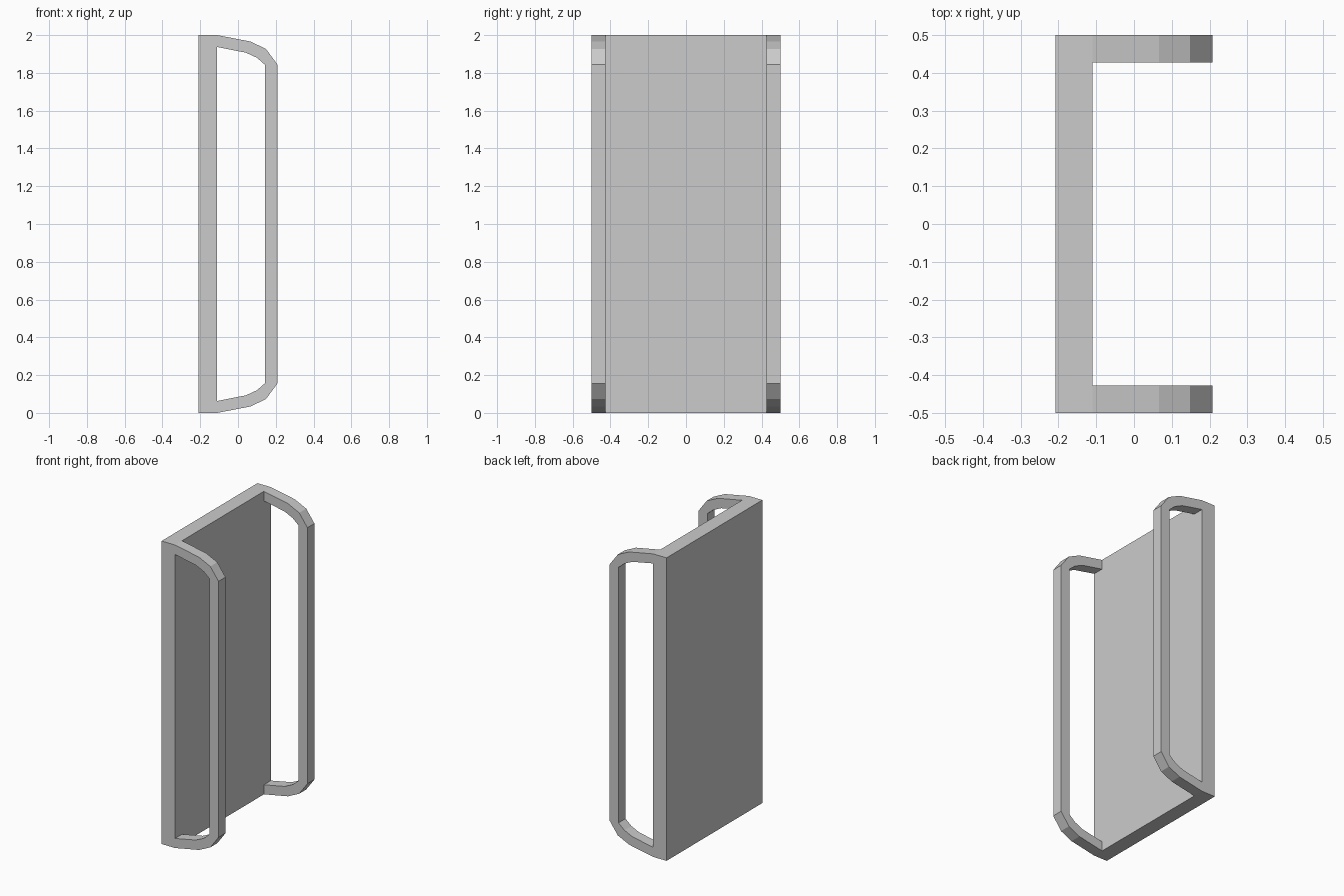
import bpy, bmesh

if "Cube" in bpy.data.objects:
    bpy.data.objects.remove(bpy.data.objects["Cube"])

BACK, FACE = -0.208, -0.11      # panel thickness range in x
Y_OUT, Y_IN = 0.5, 0.427        # side rail range in y


def finish(bm, name):
    bmesh.ops.recalc_face_normals(bm, faces=bm.faces)
    mesh = bpy.data.meshes.new(name)
    bm.to_mesh(mesh)
    bm.free()
    obj = bpy.data.objects.new(name, mesh)
    bpy.context.collection.objects.link(obj)
    return obj


# Flat upright back panel
bm = bmesh.new()
bmesh.ops.create_cube(bm, size=1)
for v in bm.verts:
    v.co.x = FACE if v.co.x > 0 else BACK
    v.co.z = 2 if v.co.z > 0 else 0
finish(bm, "back_panel")

# Upper half of the side rail profile (x, z); the lower half is mirrored
outer = [(FACE, 2.0), (0.066, 1.966), (0.148, 1.927), (0.208, 1.845)]
inner = [(FACE, 1.937), (0.042, 1.907), (0.1, 1.88), (0.143, 1.843)]


def full_path(half):
    return half + [(x, 2 - z) for x, z in reversed(half)]


def side_rail(name, side):
    bm = bmesh.new()
    rings = []
    for (xo, zo), (xi, zi) in zip(full_path(outer), full_path(inner)):
        section = [(xo, Y_OUT, zo), (xo, Y_IN, zo), (xi, Y_IN, zi), (xi, Y_OUT, zi)]
        rings.append([bm.verts.new((x, side * y, z)) for x, y, z in section])
    # The ends stay open where they meet the panel
    for a, b in zip(rings, rings[1:]):
        for i in range(4):
            j = (i + 1) % 4
            bm.faces.new((a[i], a[j], b[j], b[i]))
    finish(bm, name)


# Looped rails on both sides
side_rail("front_side_rail", -1)
side_rail("rear_side_rail", 1)
